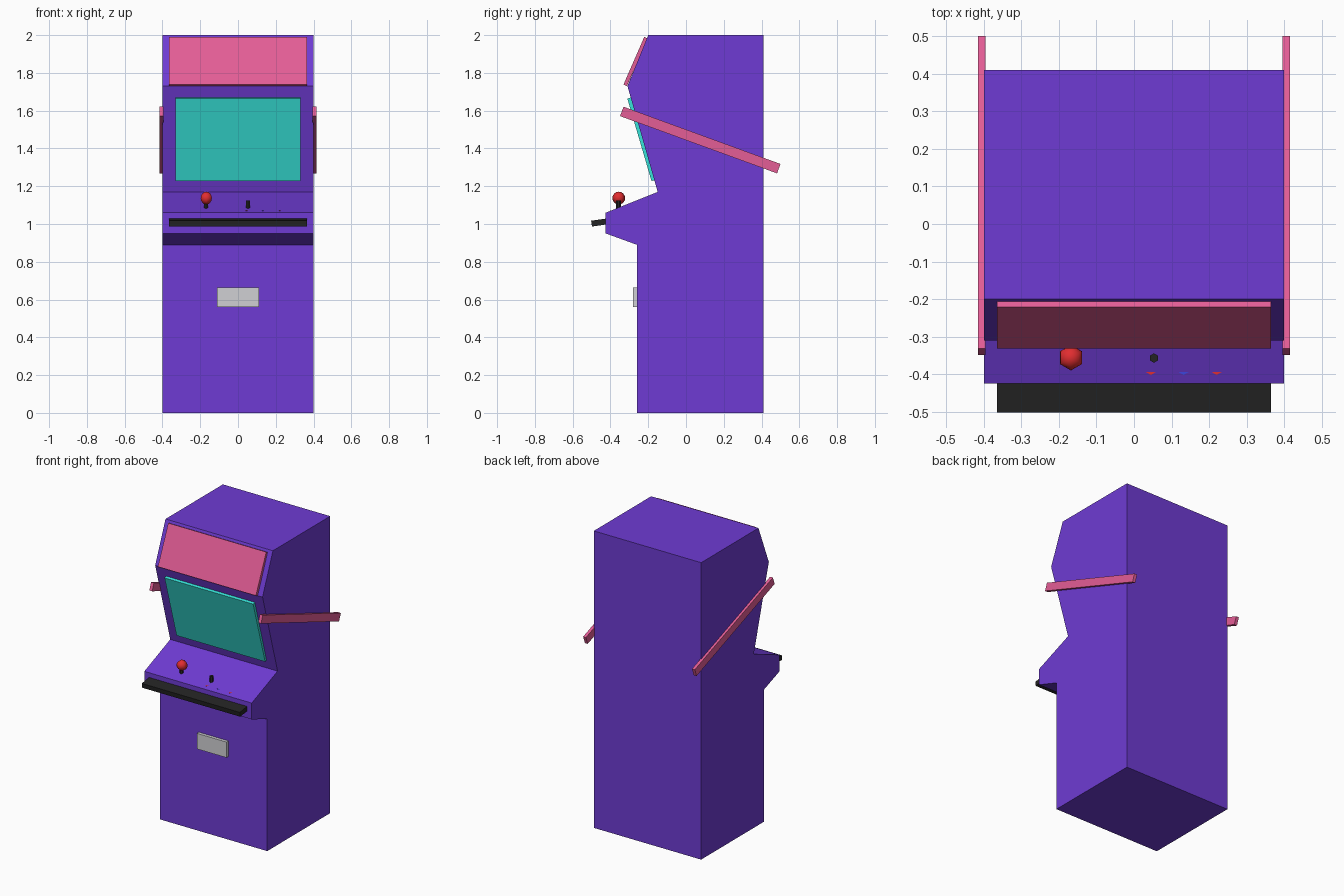
import bpy, bmesh, math
from mathutils import Vector

cube = bpy.data.objects.get("Cube")
if cube:
    bpy.data.objects.remove(cube)


def material(name, r, g, b):
    linear = [((c / 255 + 0.055) / 1.055) ** 2.4 for c in (r, g, b)]
    mat = bpy.data.materials.new(name)
    mat.use_nodes = True
    mat.diffuse_color = (*linear, 1)
    mat.node_tree.nodes["Principled BSDF"].inputs["Base Color"].default_value = (*linear, 1)
    return mat


purple = material("purple", 110, 59, 211)
pink = material("pink", 228, 93, 150)
teal = material("teal", 54, 226, 216)
black = material("black", 36, 36, 36)
red = material("red", 225, 45, 48)
blue = material("blue", 60, 70, 220)
grey = material("grey", 208, 208, 212)


def extrude(name, profile, x0, x1, mat):
    """Extrude a closed (y, z) outline from x0 to x1."""
    bm = bmesh.new()
    face = bm.faces.new([bm.verts.new((x0, y, z)) for y, z in profile])
    result = bmesh.ops.extrude_face_region(bm, geom=[face])
    moved = [v for v in result["geom"] if isinstance(v, bmesh.types.BMVert)]
    bmesh.ops.translate(bm, verts=moved, vec=(x1 - x0, 0, 0))
    bmesh.ops.recalc_face_normals(bm, faces=bm.faces)
    mesh = bpy.data.meshes.new(name)
    bm.to_mesh(mesh)
    bm.free()
    obj = bpy.data.objects.new(name, mesh)
    bpy.context.collection.objects.link(obj)
    mesh.materials.append(mat)
    return obj


def slab(name, start, end, depth, x0, x1, mat):
    """Bar whose centre line runs from start to end in the (y, z) plane."""
    a, b = Vector(start), Vector(end)
    d = (b - a).normalized()
    n = Vector((-d.y, d.x)) * depth / 2
    return extrude(name, [a - n, b - n, b + n, a + n], x0, x1, mat)


def hex_post(name, x, y, z0, z1, radius, mat):
    bpy.ops.mesh.primitive_cylinder_add(vertices=6, radius=radius, depth=z1 - z0,
                                        location=(x, y, (z0 + z1) / 2))
    obj = bpy.context.object
    obj.name = name
    obj.data.materials.append(mat)


# Cabinet body
extrude("cabinet", [(-0.26, 0), (0.41, 0), (0.41, 2), (-0.2, 2), (-0.31, 1.73),
                    (-0.15, 1.17), (-0.425, 1.06), (-0.425, 0.95), (-0.26, 0.89)],
        -0.4, 0.4, purple)

# Marquee, screen, front rail and coin plate
slab("marquee", (-0.212, 1.986), (-0.322, 1.734), 0.02, -0.365, 0.365, pink)
slab("screen", (-0.301, 1.667), (-0.173, 1.23), 0.02, -0.33, 0.33, teal)
slab("front_rail", (-0.5, 1.002), (-0.41, 1.015), 0.031, -0.365, 0.365, black)
slab("coin_plate", (-0.27, 0.56), (-0.27, 0.665), 0.022, -0.11, 0.11, grey)

# Slanted side stripes
for side, x0, x1 in (("left", 0.395, 0.416), ("right", -0.416, -0.395)):
    slab(side + "_stripe", (-0.34, 1.596), (0.491, 1.293), 0.053, x0, x1, pink)

# Joystick and its second post
hex_post("joystick_shaft", -0.17, -0.357, 1.06, 1.125, 0.0125, black)
hex_post("second_post", 0.053, -0.357, 1.06, 1.124, 0.0125, black)
bpy.ops.mesh.primitive_uv_sphere_add(segments=6, ring_count=8, radius=0.034,
                                     location=(-0.168, -0.356, 1.137),
                                     rotation=(0, 0, math.radians(30)))
ball = bpy.context.object
ball.name = "joystick_ball"
ball.data.materials.append(red)
bpy.ops.object.shade_smooth()
ball.rotation_euler.z = 0 if any(abs(v.co.x) < 1e-5 and v.co.y < -0.03
                                 for v in ball.data.vertices) else math.radians(30)

# Sunken buttons
for i, (x, mat) in enumerate(((0.045, red), (0.132, blue), (0.22, red))):
    hex_post(f"button_{i + 1}", x, -0.382, 1.045, 1.0725, 0.02, mat)
